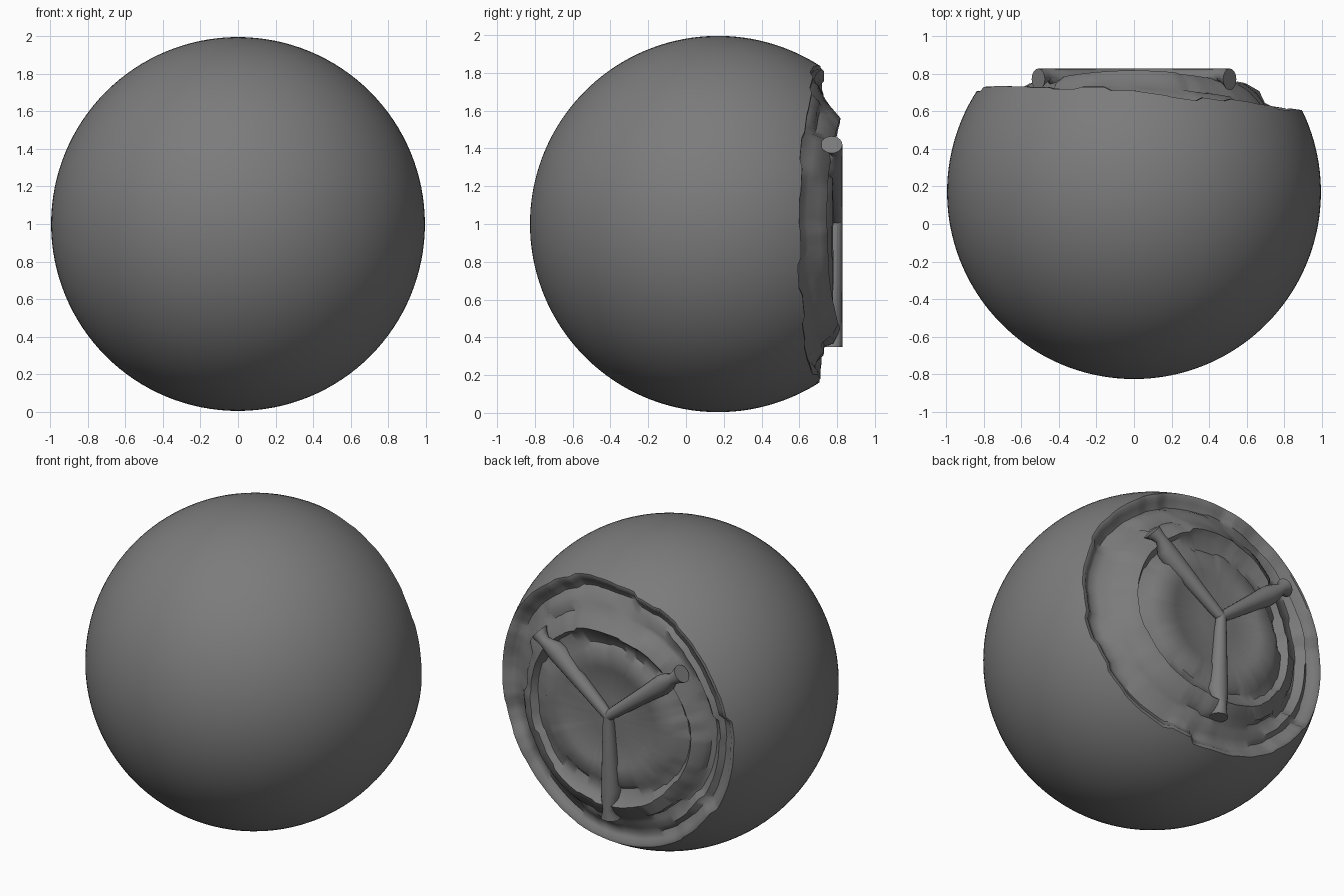
import bpy, bmesh, math, random
from mathutils import Vector

random.seed(4)
cube = bpy.data.objects.get("Cube")
if cube:
    bpy.data.objects.remove(cube)

R, CY, CZ = 0.996, 0.17, 1.0
SEG, FRONT = 128, 48

grey = bpy.data.materials.new("stone grey")
grey.use_nodes = True
colour = (0.2, 0.2, 0.2, 1)
grey.diffuse_color = colour
grey.node_tree.nodes["Principled BSDF"].inputs["Base Color"].default_value = colour


def finish(bm, name, angle):
    bmesh.ops.recalc_face_normals(bm, faces=bm.faces[:])
    mesh = bpy.data.meshes.new(name)
    bm.to_mesh(mesh)
    bm.free()
    mesh.materials.append(grey)
    ob = bpy.data.objects.new(name, mesh)
    bpy.context.collection.objects.link(ob)
    bpy.ops.object.select_all(action='DESELECT')
    ob.select_set(True)
    bpy.context.view_layer.objects.active = ob
    bpy.ops.object.shade_smooth_by_angle(angle=math.radians(angle))
    return ob


def loft(bm, rings, start, end):
    """Skin a list of point rings and close both ends with a fan."""
    loops = [[bm.verts.new(p) for p in ring] for ring in rings]
    n = len(loops[0])
    for a, b in zip(loops, loops[1:]):
        for i in range(n):
            bm.faces.new((a[i], a[(i + 1) % n], b[(i + 1) % n], b[i]))
    for loop, tip in ((loops[0], start), (loops[-1], end)):
        v = bm.verts.new(tip)
        for i in range(n):
            bm.faces.new((loop[i], loop[(i + 1) % n], v))


def chips(block, amount):
    """Broken-edge offsets that stay level over short runs of segments."""
    steps = [random.uniform(-amount, amount) for _ in range(SEG // block)]
    return [steps[i // block] for i in range(SEG)]


# Ball with a broken, terraced hollow at the back
angles = [2 * math.pi * i / SEG for i in range(SEG)]
rim_chip = chips(4, 0.012)
rim = [0.83 + 0.075 * max(0, math.cos(a)) + c for a, c in zip(angles, rim_chip)]
rim_y = [CY + math.sqrt(R * R - r * r) for r in rim]

rings = []
for k in range(1, FRONT + 1):
    ring = []
    for a, r in zip(angles, rim):
        t = (math.pi - math.asin(r / R)) * k / FRONT
        s = R * math.sin(t)
        ring.append((s * math.cos(a), CY - R * math.cos(t), CZ + s * math.sin(a)))
    rings.append(ring)

# Terraces: share of rim radius, depth, how far depth follows the rim, roughness
terraces = [
    (0.975, 0.00, 1, 0.003), (0.95, -0.02, 1, 0.006), (0.91, -0.035, 1, 0.008),
    (0.87, -0.01, 1, 0.01), (0.82, 0.69, 0.3, 0.012), (0.78, 0.70, 0.2, 0.012),
    (0.74, 0.74, 0, 0.012), (0.66, 0.78, 0, 0.008), (0.62, 0.74, 0, 0.01),
    (0.55, 0.75, 0, 0.008), (0.51, 0.775, 0, 0.006), (0.38, 0.78, 0, 0.004),
    (0.34, 0.765, 0, 0.003), (0.15, 0.77, 0, 0)]
for share, depth, follow, rough in terraces:
    chip = chips(8, rough)
    ring = []
    for i, a in enumerate(angles):
        if follow == 1:
            y = rim_y[i] + depth
        else:
            y = depth * (1 - follow) + (rim_y[i] - 0.01) * follow
            if share > 0.6:
                y += 0.035 * (2 * math.sin(a) ** 2 - 1)
        s = rim[i] * share + chip[i]
        ring.append((s * math.cos(a), y + chip[i] * 0.5, CZ + s * math.sin(a)))
    rings.append(ring)
bm = bmesh.new()
loft(bm, rings, (0, CY - R, CZ), (0, 0.77, CZ))
finish(bm, "broken_ball", 50)

# Three swelling arms with a narrow neck and a flared foot
profile = [(0.0, 0.03), (0.1, 0.036), (0.5, 0.05), (0.72, 0.062),
           (0.8, 0.056), (0.9, 0.034), (0.95, 0.042), (1.0, 0.057)]
hub = Vector((0, 0.775, 1.02))
tips = {"left_arm": (0.51, 0.775, 1.42), "right_arm": (-0.51, 0.775, 1.42),
        "lower_arm": (0, 0.775, 0.35)}
for name, tip in tips.items():
    tip = Vector(tip)
    along = (tip - hub).normalized()
    out = Vector((0, 1, 0))
    side = along.cross(out)
    arm = []
    for t, r in profile:
        c = hub.lerp(tip, t) + out * (0.053 - r)
        arm.append([c + side * r * math.cos(a) + out * r * math.sin(a)
                    for a in (2 * math.pi * i / 20 for i in range(20))])
    bm = bmesh.new()
    loft(bm, arm, hub + out * 0.02, tip)
    finish(bm, name, 40)
